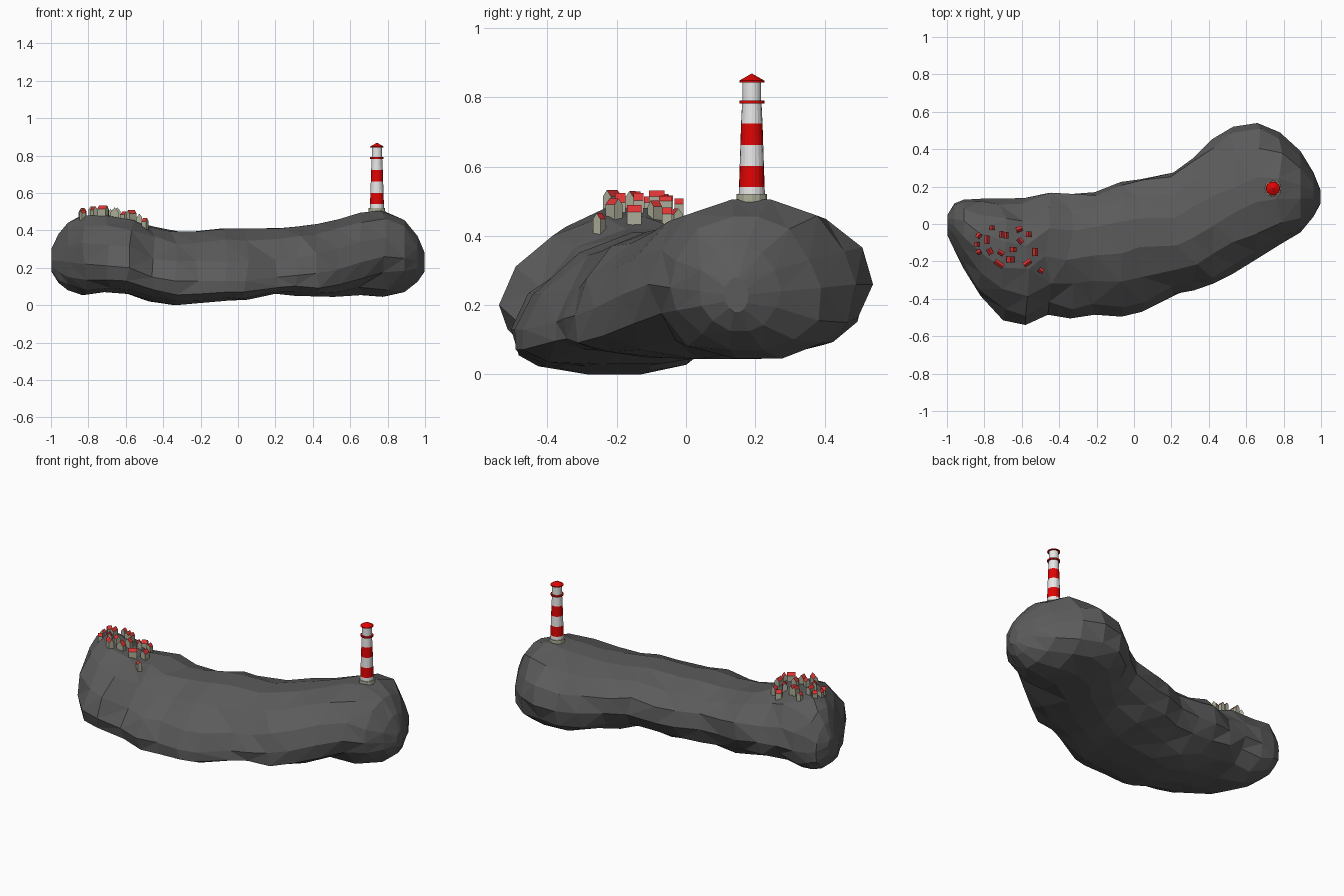
import bpy, bmesh, math, random
from mathutils import Vector, Matrix
from mathutils.bvhtree import BVHTree

random.seed(4)


def material(name, rgb):
    m = bpy.data.materials.new(name)
    m.diffuse_color = (*rgb, 1)
    return m


ROCK = material("dark grey rock", (0.105, 0.105, 0.105))
RED = material("signal red", (0.75, 0.001, 0.001))
ROOF = material("roof red", (0.75, 0.035, 0.035))
WHITE = material("white paint", (0.8, 0.8, 0.8))
STONE = material("pale stone", (0.42, 0.42, 0.32))


def finish(name, bm, mats):
    bmesh.ops.recalc_face_normals(bm, faces=bm.faces)
    me = bpy.data.meshes.new(name)
    bm.to_mesh(me)
    ob = bpy.data.objects.new(name, me)
    bpy.context.collection.objects.link(ob)
    for m in mats:
        me.materials.append(m)
    return ob


# Rock: faceted loft along x.
# x, y front, y back, z bottom, z top, height of widest line, drop of that line at the front
STATIONS = [
    (-0.998, -0.06, 0.04, 0.18, 0.30, 0.24, 0), (-0.96, -0.14, 0.11, 0.12, 0.38, 0.24, 0),
    (-0.91, -0.24, 0.13, 0.08, 0.44, 0.23, 0), (-0.82, -0.385, 0.135, 0.055, 0.48, 0.22, 0),
    (-0.70, -0.515, 0.135, 0.07, 0.48, 0.22, 0.01), (-0.58, -0.54, 0.14, 0.06, 0.455, 0.21, 0.01),
    (-0.46, -0.485, 0.165, 0.02, 0.42, 0.20, 0.05), (-0.34, -0.505, 0.16, 0.0, 0.395, 0.20, 0.07),
    (-0.21, -0.485, 0.17, 0.01, 0.395, 0.20, 0.07), (-0.07, -0.495, 0.225, 0.025, 0.41, 0.20, 0.07),
    (0.04, -0.47, 0.24, 0.03, 0.41, 0.20, 0.07), (0.21, -0.375, 0.275, 0.062, 0.412, 0.22, 0.07),
    (0.32, -0.355, 0.355, 0.05, 0.42, 0.23, 0.07), (0.42, -0.32, 0.455, 0.048, 0.435, 0.24, 0.07),
    (0.53, -0.265, 0.52, 0.045, 0.46, 0.25, 0.06), (0.66, -0.185, 0.54, 0.055, 0.495, 0.26, 0.03),
    (0.78, -0.11, 0.49, 0.045, 0.505, 0.26, 0), (0.89, -0.045, 0.39, 0.07, 0.455, 0.25, 0),
    (0.96, 0.04, 0.275, 0.125, 0.37, 0.24, 0), (0.998, 0.11, 0.18, 0.18, 0.28, 0.23, 0),
]
SIDES = 14


def fullness(x, ca, sa):
    """Corner exponent of the cross-section: above 1 is leaner, below 1 is boxier."""
    if x > 0.4:
        if sa > 0:
            return 1.08
        return 0.88 if ca > 0 else (1.1 if x > 0.6 else 0.92)
    if sa > 0:
        return 1.12 if ca < 0 or x < -0.5 else 0.92
    return 0.92


def build_rock():
    bm = bmesh.new()
    rings = []
    for k, (x, y0, y1, z0, z1, zm, drop) in enumerate(STATIONS):
        c, w = (y0 + y1) / 2, (y1 - y0) / 2
        crest = 0.05 if -0.5 < x < 0.2 else (0.03 if x < 0 else 0.0)   # crest leans back
        keel = 0.06 if -0.1 < x < 0.25 else (0.04 if -0.5 < x < 0.5 else 0.0)
        ring = []
        for i in range(SIDES):
            a = 2 * math.pi * i / SIDES
            ca, sa = math.cos(a), math.sin(a)
            p = fullness(x, ca, sa)
            y = c + w * math.copysign(abs(ca) ** p, ca) + (crest if sa > 0 else keel) * sa
            h = (z1 - zm) if sa > 0 else (zm - z0)
            z = zm + h * math.copysign(min(1, abs(sa) / 0.975) ** p, sa)
            z -= drop * max(0, -ca) * (1 - sa * sa)
            if abs(ca) < 0.95 and 0 < k < len(STATIONS) - 1:
                y += random.uniform(-0.012, 0.012)
                if abs(sa) < 0.9:
                    z += random.uniform(-0.01, 0.01)
            jx = random.uniform(-0.02, 0.02) if 2 < k < 17 and abs(ca) < 0.95 else 0
            ring.append(bm.verts.new((x + jx, y, max(z, 0))))
        rings.append(ring)
    for r, s in zip(rings, rings[1:]):
        for i in range(SIDES):
            j = (i + 1) % SIDES
            bm.faces.new((r[i], r[j], s[j], s[i]))
    bm.faces.new(rings[0])
    bm.faces.new(rings[-1])
    bmesh.ops.triangulate(bm, faces=bm.faces, quad_method='SHORT_EDGE')
    tree = BVHTree.FromBMesh(bm)
    return finish("rock_island", bm, [ROCK]), tree


rock, tree = build_rock()


def ground(x, y):
    hit = tree.ray_cast(Vector((x, y, 2)), Vector((0, 0, -1)))[0]
    return hit.z if hit else 0.45


# Lighthouse: turned profiles, painted in bands
LX, LY = 0.743, 0.19


def turned(name, profile, mats, sides=20):
    """profile: (radius, z, material slot of the band above this point)"""
    bm = bmesh.new()
    rings = []
    for r, z, _ in profile:
        rings.append([bm.verts.new((LX + r * math.cos(2 * math.pi * i / sides),
                                    LY + r * math.sin(2 * math.pi * i / sides), z))
                      for i in range(sides)])
    for (p, a, b) in zip(profile, rings, rings[1:]):
        for i in range(sides):
            j = (i + 1) % sides
            bm.faces.new((a[i], a[j], b[j], b[i])).material_index = p[2]
    bm.faces.new(rings[0]).material_index = profile[0][2]
    bm.faces.new(rings[-1]).material_index = profile[-1][2]
    return finish(name, bm, mats)


turned("lighthouse_plinth", [(0.045, 0.46, 0), (0.044, 0.52, 0)], [STONE], 12)
turned("lighthouse_tower", [(0.038, 0.515, 0), (0.037, 0.541, 1), (0.035, 0.601, 0),
                            (0.033, 0.662, 1), (0.031, 0.724, 0), (0.028, 0.785, 0)],
       [WHITE, RED])
turned("gallery", [(0.036, 0.782, 0), (0.036, 0.791, 0)], [RED])
turned("lantern_room", [(0.027, 0.79, 0), (0.027, 0.845, 0)], [WHITE])
turned("lantern_roof", [(0.036, 0.843, 0), (0.036, 0.848, 0), (0.001, 0.868, 0)], [RED])

# Village: small gabled houses, x, y, ridge length, width, turn in degrees, wall height
HOUSES = [
    (-0.76, -0.02, 0.026, 0.026, 90, 0.03), (-0.83, -0.062, 0.028, 0.026, 50, 0.024),
    (-0.785, -0.085, 0.045, 0.026, 90, 0.034), (-0.84, -0.108, 0.026, 0.026, 90, 0.024),
    (-0.83, -0.15, 0.026, 0.026, 30, 0.024), (-0.77, -0.147, 0.034, 0.028, -60, 0.03),
    (-0.712, -0.155, 0.034, 0.026, -30, 0.032), (-0.708, -0.055, 0.036, 0.022, 90, 0.034),
    (-0.613, -0.028, 0.034, 0.028, 20, 0.032), (-0.563, -0.055, 0.028, 0.028, 90, 0.032),
    (-0.608, -0.09, 0.032, 0.026, -50, 0.032), (-0.645, -0.137, 0.028, 0.034, 90, 0.032),
    (-0.66, -0.19, 0.03, 0.042, 90, 0.026), (-0.722, -0.213, 0.054, 0.028, -35, 0.034),
    (-0.57, -0.208, 0.046, 0.028, 35, 0.034), (-0.527, -0.15, 0.042, 0.03, 90, 0.032),
    (-0.497, -0.25, 0.028, 0.026, -35, 0.034), (-0.682, -0.06, 0.036, 0.022, 90, 0.034),
]


def house(n, x, y, length, width, turn, wall):
    """Gabled prism: pale walls, red roof slopes."""
    bm = bmesh.new()
    base = ground(x, y)
    w, rise = width / 2, width * 0.65
    pts = [(-w, -0.03), (w, -0.03), (w, wall), (0, wall + rise), (-w, wall)]
    ends = [[bm.verts.new((s * length / 2, p, q)) for p, q in pts] for s in (-1, 1)]
    for e in ends:
        bm.faces.new(e)
    for i in range(5):
        j = (i + 1) % 5
        f = bm.faces.new((ends[0][i], ends[0][j], ends[1][j], ends[1][i]))
        f.material_index = 1 if i in (2, 3) else 0
    bm.transform(Matrix.Translation((x, y, base)) @
                 Matrix.Rotation(math.radians(turn), 4, 'Z'))
    finish(f"house_{n:02d}", bm, [STONE, ROOF])


for n, h in enumerate(HOUSES, 1):
    house(n, *h)
